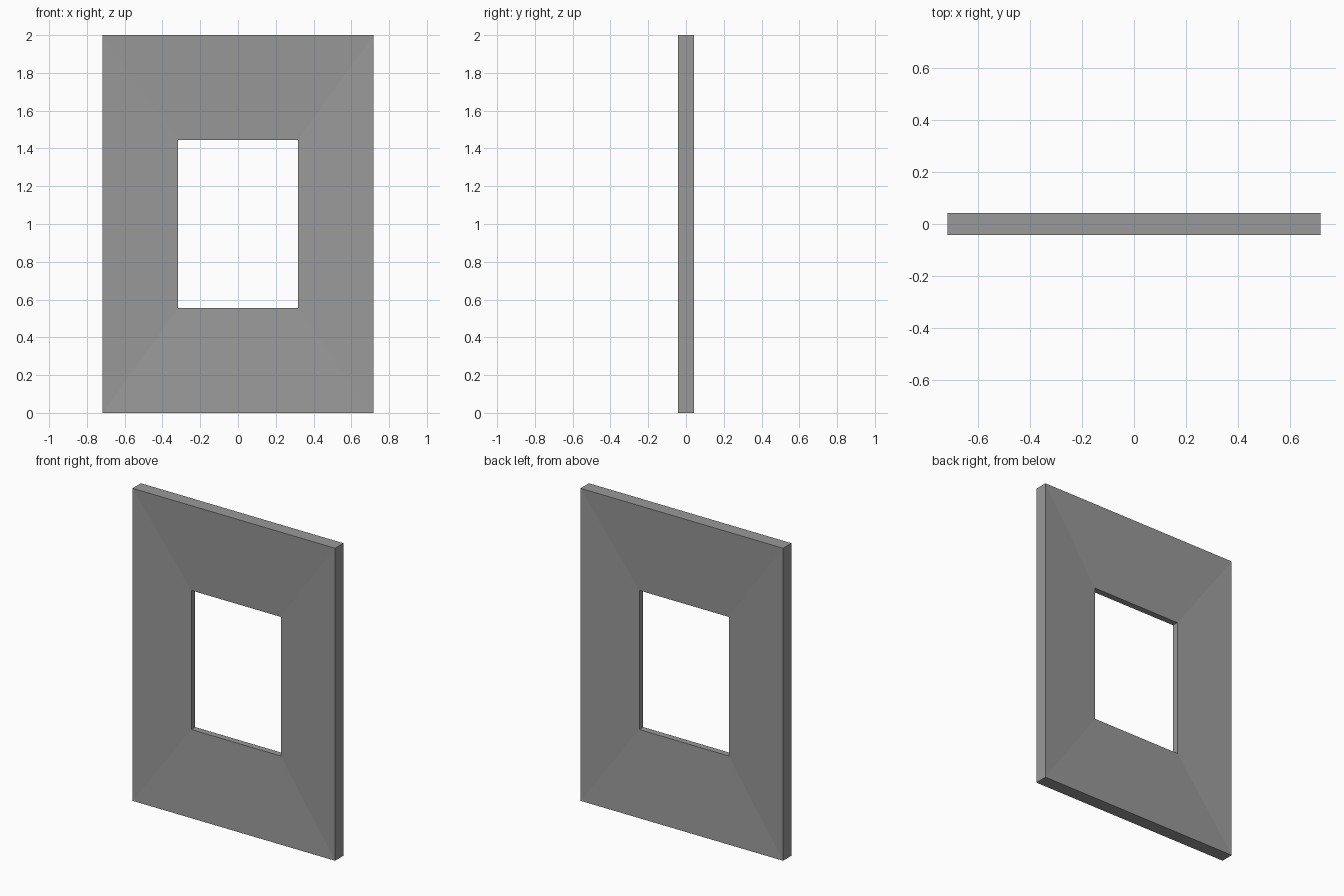
import bpy
import bmesh

cube = bpy.data.objects.get("Cube")
if cube:
    bpy.data.objects.remove(cube, do_unlink=True)

HEIGHT = 2.0
OUTER = (0.717, 1.0, 0.042)    # half width, half height, half depth
INNER = (0.317, 0.445, 0.02)   # opening, with thinner edge


def flat_material(name, rgb):
    mat = bpy.data.materials.new(name)
    mat.use_nodes = True
    colour = (*rgb, 1.0)
    mat.diffuse_color = colour
    mat.node_tree.nodes["Principled BSDF"].inputs["Base Color"].default_value = colour
    return mat


def rectangle_ring(bm, size, side):
    """Four corners of an upright rectangle on the front (-1) or back (1)."""
    w, h, d = size
    corners = ((-1, -1), (1, -1), (1, 1), (-1, 1))
    return [bm.verts.new((x * w, side * d, HEIGHT / 2 + z * h)) for x, z in corners]


# Mitred frame: front and back slope inward to the opening
bm = bmesh.new()
rings = [rectangle_ring(bm, size, side)
         for size, side in ((OUTER, -1), (INNER, -1), (INNER, 1), (OUTER, 1))]
for r, ring in enumerate(rings):
    following = rings[(r + 1) % len(rings)]
    for i in range(4):
        j = (i + 1) % 4
        bm.faces.new((ring[i], ring[j], following[j], following[i]))
bmesh.ops.recalc_face_normals(bm, faces=bm.faces)

mesh = bpy.data.meshes.new("picture_frame")
bm.to_mesh(mesh)
bm.free()
mesh.materials.append(flat_material("medium grey", (0.32, 0.32, 0.32)))
frame = bpy.data.objects.new("picture_frame", mesh)
bpy.context.collection.objects.link(frame)
